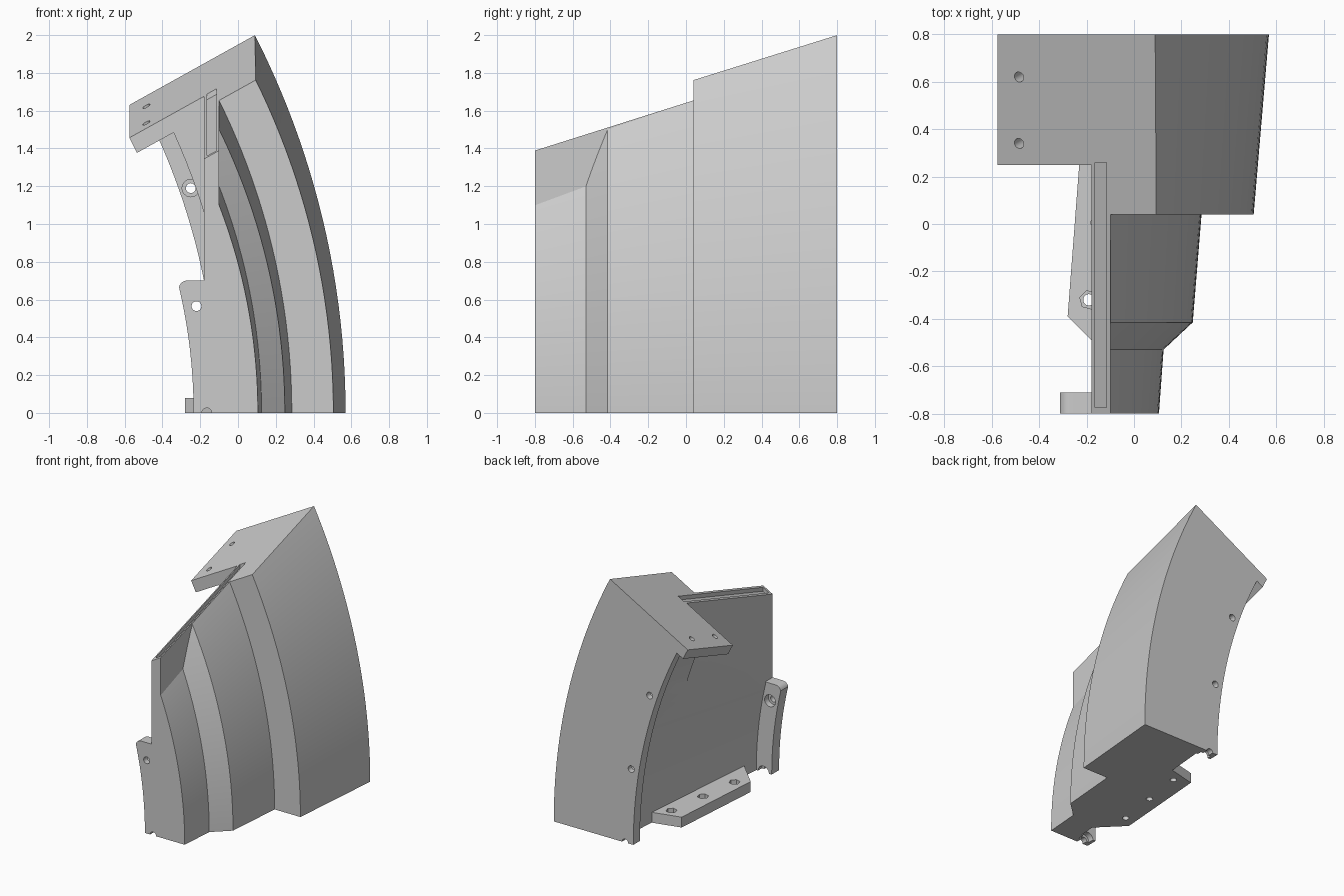
import bpy, bmesh
from math import sin, cos, radians, pi
from mathutils import Vector

if "Cube" in bpy.data.objects:
    bpy.data.objects.remove(bpy.data.objects["Cube"])


def loft(name, rings):
    """Closed solid through matching rings of points, capped at both ends."""
    bm = bmesh.new()
    vs = [[bm.verts.new(p) for p in r] for r in rings]
    n = len(rings[0])
    for a, b in zip(vs, vs[1:]):
        for i in range(n):
            j = (i + 1) % n
            bm.faces.new((a[i], a[j], b[j], b[i]))
    bm.faces.new(vs[0])
    bm.faces.new(vs[-1][::-1])
    bmesh.ops.recalc_face_normals(bm, faces=bm.faces)
    me = bpy.data.meshes.new(name)
    bm.to_mesh(me)
    bm.free()
    ob = bpy.data.objects.new(name, me)
    bpy.context.collection.objects.link(ob)
    return ob


def arc(x0, r, n=32, end=36):
    """Points (x, z) of an arc that is vertical at (x0, 0) and leans to -x."""
    angs = [radians(-2 + (end + 2) * i / n) for i in range(n + 1)]
    return [(x0 - r + r * cos(a), r * sin(a)) for a in angs]


def curved(name, sections, back):
    """Solid from a straight side at x=back to a curved side; sections = (y, x0, r)."""
    rings = []
    for y, x0, r in sections:
        c = arc(x0, r)
        rings.append([(x, y, z) for x, z in c] + [(back, y, c[-1][1]), (back, y, c[0][1])])
    return loft(name, rings)


def prism_y(name, pts, y0, y1):
    return loft(name, [[(x, y, z) for x, z in pts] for y in (y0, y1)])


def box(name, x0, x1, y0, y1, z0, z1):
    return prism_y(name, [(x0, z0), (x1, z0), (x1, z1), (x0, z1)], y0, y1)


def rod(name, a, b, r, n=24):
    a, b = Vector(a), Vector(b)
    d = (b - a).normalized()
    u = d.orthogonal().normalized()
    w = d.cross(u)
    return loft(name, [[c + r * (cos(2 * pi * i / n) * u + sin(2 * pi * i / n) * w)
                        for i in range(n)] for c in (a, b)])


def combine(target, other, op):
    m = target.modifiers.new("bool", 'BOOLEAN')
    m.operation, m.object, m.solver = op, other, 'EXACT'
    bpy.context.view_layer.objects.active = target
    bpy.ops.object.modifier_apply(modifier=m.name)
    bpy.data.objects.remove(other)


def top(x, y):
    """Height of the slanted top plane."""
    return 2.0 + 0.556 * (x - 0.09) + 0.316 * (y - 0.8)


def under_top(name, x0, x1, y0, y1, low, high):
    """Block with its bottom and top given as height functions."""
    c = [(x0, y0), (x1, y0), (x1, y1), (x0, y1)]
    return loft(name, [[(x, y, f(x, y)) for x, y in c] for f in (low, high)])


# stepped outer body: tall rear part and the narrower front part
body = curved("curved_housing", [(0.04, 0.505, 3.98), (0.9, 0.578, 4.46)], -1.1)
combine(body, curved("front_part", [(-0.9, 0.098, 2.95), (-0.53, 0.125, 3.31),
                                    (-0.415, 0.248, 3.41), (0.1, 0.29, 3.79)], -1.0), 'UNION')
# flat upright wall above the front steps
combine(body, box("wall", -0.3, -0.10, -0.9, 0.2, -0.05, 2.2), 'UNION')
# hollow inner side and the clearance in front of the arm


def inner(y):
    return (y, -0.02 + 0.087 * (y - 0.25), 3.59 + 0.6 * (y - 0.25))


combine(body, curved("inner_cut", [inner(-1.0), inner(1.0)], -1.5), 'DIFFERENCE')
combine(body, box("clearance", -2, -0.18, -1.2, 0.25, -0.5, 3), 'DIFFERENCE')

# rear flange following the arc
edge = arc(-0.11, 3.55, end=28)
web = arc(0.12, 4.0, end=25)
combine(body, prism_y("rear_flange", edge + web[::-1], 0.72, 0.9), 'UNION')
# front flange with rounded top corner
edge = arc(-0.235, 2.9, n=12, end=12.6)
corner = [(-0.268 + 0.046 * cos(a), 0.655 + 0.046 * sin(a))
          for a in [pi - i * pi / 12 for i in range(1, 7)]]
combine(body, prism_y("front_flange", edge + corner + [(-0.05, 0.701), (-0.05, edge[0][1])],
                      -0.9, -0.71), 'UNION')
# bottom flange
outline = [(-0.222, 0.37), (-0.28, -0.39), (-0.08, -0.59), (0.05, -0.59), (0.1, 0.45)]
combine(body, loft("bottom_flange", [[(x, y, z) for x, y in outline]
                                     for z in (-0.05, 0.08)]), 'UNION')
# mounting arm along the top plane


def arm_ring(y):
    z = top(-0.575, y)
    zb = z - 0.08
    return [(-0.615, y, z + 0.08), (-0.535, y, zb), (-0.05, y, zb + 0.485 * 0.556),
            (-0.05, y, z + 0.5)]


combine(body, loft("arm", [arm_ring(0.25), arm_ring(0.9)]), 'UNION')

# trim to the ground, the two end faces and the slanted top
combine(body, under_top("trim", -1.4, 1.4, -0.8, 0.8, lambda x, y: 0, top), 'INTERSECT')

# groove in the top of the wall
combine(body, under_top("groove", -0.165, -0.115, -0.775, 0.26,
                        lambda x, y: top(x, y) - 0.03, lambda x, y: top(x, y) + 0.1),
        'DIFFERENCE')

# counterbored holes and half holes in the end flanges
for x, z in ((-0.04, 0), (-0.092, 0.58), (-0.25, 1.19)):
    combine(body, rod("hole", (x, 0.66, z), (x, 0.9, z), 0.026), 'DIFFERENCE')
    combine(body, rod("bore", (x, 0.66, z), (x, 0.755, z), 0.046), 'DIFFERENCE')
for x, z in ((-0.165, 0), (-0.22, 0.565)):
    combine(body, rod("hole", (x, -0.9, z), (x, -0.66, z), 0.026), 'DIFFERENCE')
    combine(body, rod("bore", (x, -0.755, z), (x, -0.66, z), 0.046), 'DIFFERENCE')
# bottom flange holes with hexagonal recess
for x, y in ((-0.19, -0.32), (-0.145, 0.0), (-0.1, 0.32)):
    combine(body, rod("hole", (x, y, -0.1), (x, y, 0.1), 0.024), 'DIFFERENCE')
    combine(body, rod("recess", (x, y, 0.045), (x, y, 0.1), 0.04, 6), 'DIFFERENCE')
# arm holes
normal = Vector((-0.556, -0.316, 1)).normalized()
for y in (0.62, 0.34):
    p = Vector((-0.485, y, top(-0.485, y)))
    combine(body, rod("hole", p - normal * 0.16, p + normal * 0.1, 0.022), 'DIFFERENCE')

# smooth the curved surfaces, keep edges crisp
body.select_set(True)
bpy.context.view_layer.objects.active = body
bpy.ops.object.shade_smooth_by_angle(angle=radians(20))
